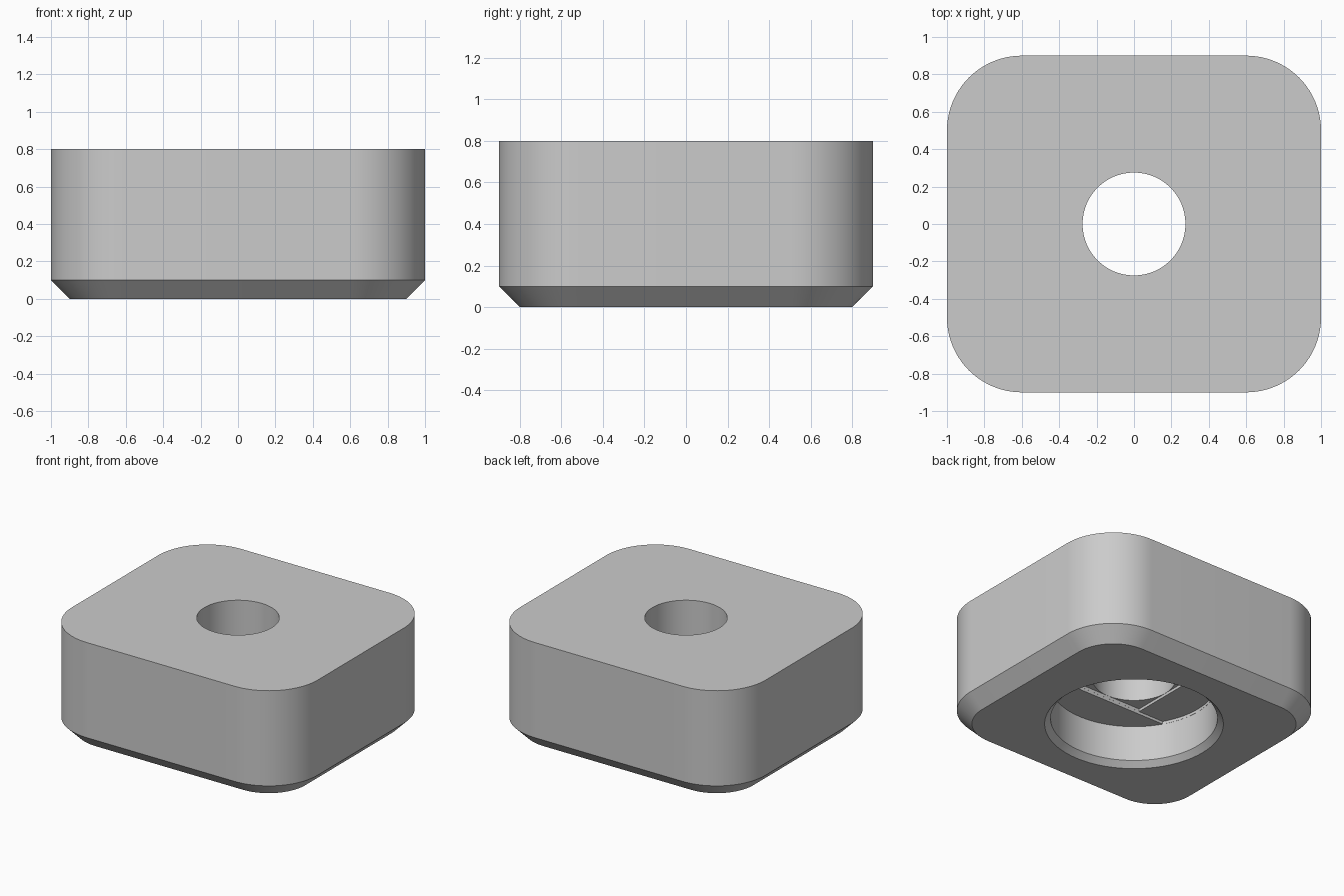
import bpy, bmesh
from math import cos, sin, pi, asin, radians

cube = bpy.data.objects.get("Cube")
if cube:
    bpy.data.objects.remove(cube, do_unlink=True)

HOLE = 0.277      # through hole radius
BORE = 0.556      # counterbore radius
DEPTH = 0.30      # counterbore depth
STEP = 0.02       # height of each bridging step


def arc(cx, cy, r, start, end, n):
    return [(cx + r * cos(start + (end - start) * i / n),
             cy + r * sin(start + (end - start) * i / n)) for i in range(n + 1)]


def circle(r, n=96):
    return arc(0, 0, r, 0, 2 * pi, n)[:-1]


def rounded_rect(hx, hy, r, n=20):
    corners = [(1, 1), (-1, 1), (-1, -1), (1, -1)]
    return [p for i, (sx, sy) in enumerate(corners)
            for p in arc(sx * (hx - r), sy * (hy - r), r, i * pi / 2, (i + 1) * pi / 2, n)]


def loft(name, sections):
    """Closed solid through (z, outline) sections."""
    bm = bmesh.new()
    rings = [[bm.verts.new((x, y, z)) for x, y in pts] for z, pts in sections]
    for low, high in zip(rings, rings[1:]):
        for i in range(len(low)):
            j = (i + 1) % len(low)
            bm.faces.new((low[i], low[j], high[j], high[i]))
    bm.faces.new(rings[0][::-1])
    bm.faces.new(rings[-1])
    bmesh.ops.recalc_face_normals(bm, faces=bm.faces)
    mesh = bpy.data.meshes.new(name)
    bm.to_mesh(mesh)
    bm.free()
    obj = bpy.data.objects.new(name, mesh)
    bpy.context.collection.objects.link(obj)
    return obj


# Rounded block with a chamfered bottom edge
block = loft("foot_block", [(0, rounded_rect(0.9, 0.8, 0.3)),
                            (0.1, rounded_rect(1, 0.9, 0.4)),
                            (0.8, rounded_rect(1, 0.9, 0.4))])

# Cutters: counterbore with chamfered rim, bridging slot, square, through hole
a = asin(HOLE / BORE)
slot = arc(0, 0, BORE - 0.001, -a, a, 24) + arc(0, 0, BORE - 0.001, pi - a, pi + a, 24)
h = HOLE - 0.001
square = [(-h, -h), (h, -h), (h, h), (-h, h)]
inside = DEPTH - 0.05
cutters = [
    loft("counterbore_cutter", [(-0.04, circle(BORE + 0.08)), (0.04, circle(BORE)),
                                (DEPTH, circle(BORE))]),
    loft("slot_cutter", [(inside, slot), (DEPTH + STEP, slot)]),
    loft("square_cutter", [(inside, square), (DEPTH + 2 * STEP, square)]),
    loft("hole_cutter", [(inside, circle(HOLE - 0.002)), (1, circle(HOLE - 0.002))]),
]

for obj in bpy.context.selected_objects:
    obj.select_set(False)
bpy.context.view_layer.objects.active = block
block.select_set(True)
for cutter in cutters:
    cutter.hide_render = True
    mod = block.modifiers.new(cutter.name, "BOOLEAN")
    mod.operation = "DIFFERENCE"
    mod.solver = "EXACT"
    mod.object = cutter
    bpy.ops.object.modifier_apply(modifier=mod.name)
    bpy.data.objects.remove(cutter, do_unlink=True)

# Plain grey finish
grey = bpy.data.materials.new("grey_plastic")
grey.use_nodes = True
colour = (0.6, 0.6, 0.6, 1)
grey.diffuse_color = colour
grey.node_tree.nodes["Principled BSDF"].inputs["Base Color"].default_value = colour
block.data.materials.clear()
block.data.materials.append(grey)
bpy.ops.object.shade_smooth_by_angle(angle=radians(30))
